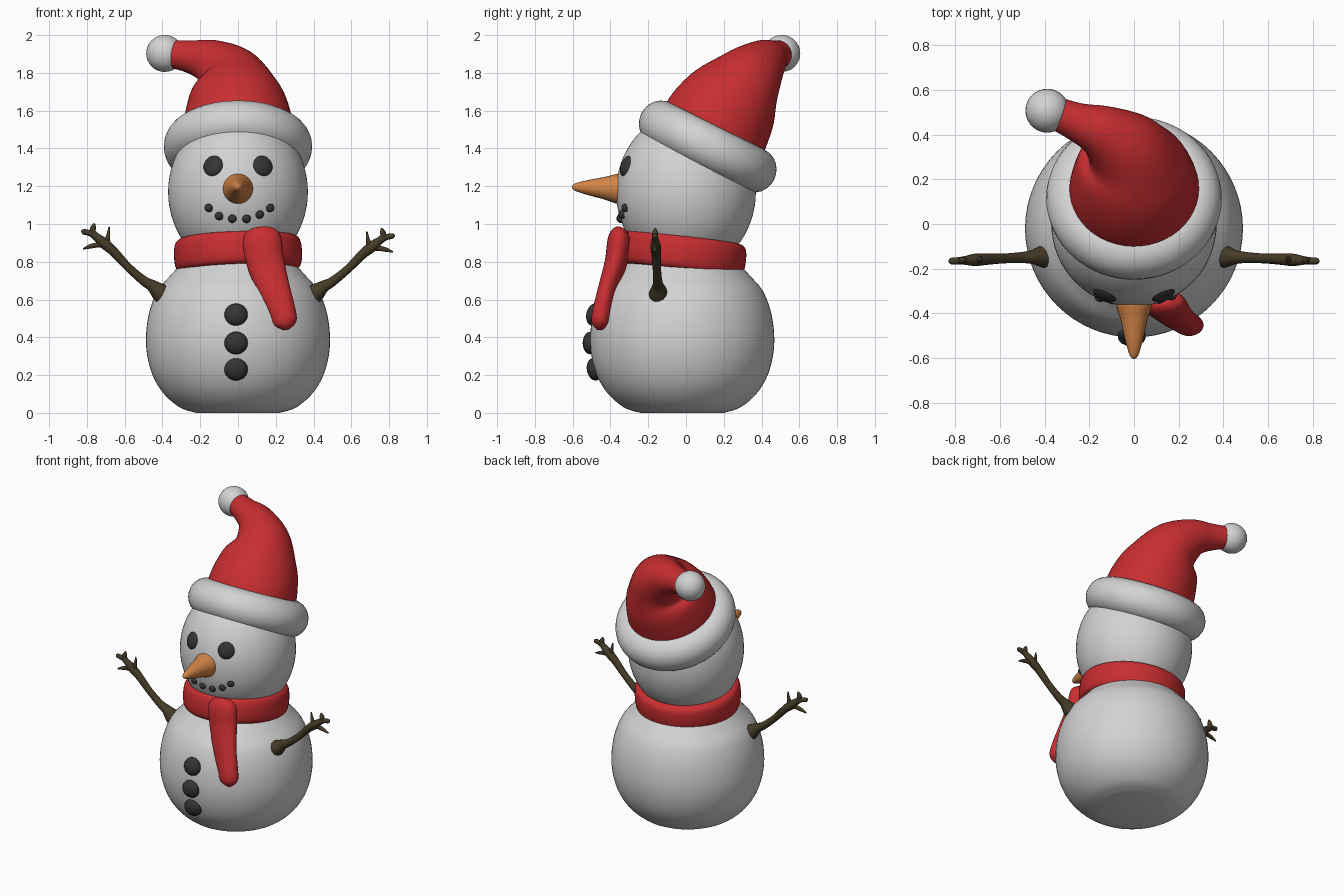
import bpy, bmesh, math
from mathutils import Vector, Matrix

if "Cube" in bpy.data.objects:
    bpy.data.objects.remove(bpy.data.objects["Cube"])


def material(name, r, g, b):
    m = bpy.data.materials.new(name)
    m.diffuse_color = (r, g, b, 1)
    m.use_nodes = True
    m.node_tree.nodes["Principled BSDF"].inputs["Base Color"].default_value = m.diffuse_color
    return m


SNOW = material("snow_white", 0.65, 0.65, 0.65)
RED = material("wool_red", 0.58, 0.027, 0.03)
COAL = material("coal_black", 0.035, 0.035, 0.035)
CARROT = material("carrot_orange", 0.65, 0.23, 0.06)
WOOD = material("bark_brown", 0.06, 0.043, 0.02)


def finish(name, bm, mat):
    bmesh.ops.recalc_face_normals(bm, faces=bm.faces)
    for f in bm.faces:
        f.smooth = True
    me = bpy.data.meshes.new(name)
    bm.to_mesh(me)
    bm.free()
    me.materials.append(mat)
    ob = bpy.data.objects.new(name, me)
    bpy.context.collection.objects.link(ob)
    return ob


def spline(points, steps):
    """Catmull-Rom interpolation of number tuples."""
    p = [points[0]] + list(points) + [points[-1]]
    out = []
    for i in range(1, len(p) - 2):
        for s in range(steps):
            t = s / steps
            out.append([0.5 * (2 * b + (c - a) * t + (2 * a - 5 * b + 4 * c - d) * t * t
                               + (3 * b - a - 3 * c + d) * t ** 3)
                        for a, b, c, d in zip(p[i - 1], p[i], p[i + 1], p[i + 2])])
    return out + [list(points[-1])]


def skin(bm, rings, closed=False):
    n = len(rings[0])
    pairs = list(zip(rings, rings[1:])) + ([(rings[-1], rings[0])] if closed else [])
    for a, b in pairs:
        for i in range(n):
            j = (i + 1) % n
            bm.faces.new((a[i], a[j], b[j], b[i]))
    if not closed:
        bm.faces.new(rings[0])
        bm.faces.new(rings[-1])


def sweep(name, points, mat, ref, segs=24, steps=6):
    """Tube along (x, y, z, side radius, other radius) points."""
    pts = spline(points, steps)
    bm = bmesh.new()
    rings = []
    for i, p in enumerate(pts):
        c = Vector(p[:3])
        t = (Vector(pts[min(i + 1, len(pts) - 1)][:3]) - Vector(pts[max(i - 1, 0)][:3])).normalized()
        side = t.cross(Vector(ref)).normalized()
        up = side.cross(t)
        rings.append([bm.verts.new(c + side * math.cos(a) * p[3] + up * math.sin(a) * p[4])
                      for a in (2 * math.pi * k / segs for k in range(segs))])
    skin(bm, rings)
    return finish(name, bm, mat)


def lathe(name, profile, mat, loc, rot=(0, 0, 0), closed=False, segs=64):
    bm = bmesh.new()
    rings = [[bm.verts.new((r * math.cos(a), r * math.sin(a), z))
              for a in (2 * math.pi * k / segs for k in range(segs))] for r, z in profile]
    skin(bm, rings, closed)
    ob = finish(name, bm, mat)
    ob.location, ob.rotation_euler = loc, rot
    return ob


def ball(name, loc, size, mat, normal=(0, 0, 1), segs=24):
    """Ellipsoid whose local z points along normal."""
    bm = bmesh.new()
    bmesh.ops.create_uvsphere(bm, u_segments=segs, v_segments=segs // 2, radius=1)
    q = Vector(normal).to_track_quat('Z', 'Y').to_matrix().to_4x4()
    bm.transform(Matrix.Translation(loc) @ q @ Matrix.Diagonal((*size, 1)))
    return finish(name, bm, mat)


# Body and head
body = [(0.22, 0), (0.31, 0.03), (0.40, 0.11), (0.46, 0.22), (0.487, 0.36), (0.475, 0.51),
        (0.43, 0.64), (0.36, 0.725), (0.30, 0.79), (0.24, 0.86)]
lathe("body", spline(body, 5), SNOW, (0, -0.02, 0))
ball("head", (0, 0, 1.17), (0.37, 0.37, 0.42), SNOW, segs=64)

# Scarf: collar ring and hanging tail
collar = spline([(0.25, -0.08), (0.31, -0.085), (0.335, -0.05), (0.338, 0.03),
                 (0.325, 0.075), (0.29, 0.09), (0.25, 0.08)], 4)
lathe("scarf_collar", collar, RED, (0, -0.02, 0.84),
      (math.radians(-7), math.radians(-2), 0), closed=True)
sweep("scarf_tail", [(0.12, -0.33, 0.97, 0.06, 0.03), (0.125, -0.35, 0.93, 0.10, 0.06),
                     (0.145, -0.37, 0.80, 0.10, 0.06), (0.19, -0.415, 0.66, 0.085, 0.05),
                     (0.235, -0.445, 0.54, 0.07, 0.05), (0.25, -0.455, 0.475, 0.06, 0.045),
                     (0.255, -0.457, 0.44, 0.015, 0.015)], RED, (0, 1, 0))

# Hat: tilted brim roll, drooping cone, pompom
tilt = math.radians(-26.6)
roll = [(0.278 + 0.115 * math.cos(a), 0.12 * math.sin(a))
        for a in (2 * math.pi * k / 24 for k in range(24))]
lathe("hat_brim", roll, SNOW, (0, 0.115, 1.41), (tilt, 0, 0), closed=True)
hat = [(0, 0.11, 1.41, 0.28), (0, 0.16, 1.52, 0.29), (-0.015, 0.25, 1.66, 0.255),
       (-0.045, 0.335, 1.775, 0.185), (-0.14, 0.41, 1.855, 0.125),
       (-0.25, 0.455, 1.885, 0.088), (-0.36, 0.50, 1.90, 0.072)]
sweep("hat_cone", [(x, y, z, r, r) for x, y, z, r in hat], RED, (0, 1, 0), 48)
ball("hat_pompom", (-0.388, 0.507, 1.903), (0.098,) * 3, SNOW, segs=32)

# Face: nose, eyes, mouth
sweep("carrot_nose", [(0, y, z, r, r) for y, z, r in
                      [(-0.33, 1.185, 0.08), (-0.37, 1.187, 0.078), (-0.43, 1.19, 0.06),
                       (-0.51, 1.193, 0.042), (-0.575, 1.195, 0.024), (-0.597, 1.195, 0.013),
                       (-0.604, 1.195, 0.003)]], CARROT, (0, 0, 1))
for side, label in ((-1, "left"), (1, "right")):
    ball("eye_" + label, (side * 0.128, -0.31, 1.307), (0.057, 0.06, 0.032), COAL,
         (side * 0.35, -0.85, 0.38))
for i, (x, z) in enumerate([(-0.155, 1.085), (-0.10, 1.042), (-0.03, 1.028),
                            (0.045, 1.027), (0.115, 1.05), (0.17, 1.085)]):
    r = 0.37 * math.sqrt(1 - ((z - 1.17) / 0.42) ** 2)
    y = -math.sqrt(r * r - x * x)
    ball(f"mouth_coal_{i}", (x, y - 0.003, z), (0.023, 0.023, 0.018), COAL, (x, y, -0.08), 12)

# Coal buttons
for i, (y, z, nz) in enumerate([(-0.488, 0.52, 0.2), (-0.507, 0.37, 0), (-0.485, 0.23, -0.2)]):
    ball(f"button_{i}", (-0.01, y, z), (0.062, 0.06, 0.04), COAL, (0, -1, nz))

# Stick arms with twig fingers, as (x, z, radius)
TWIGS = {
    "branch": [(0.36, 0.60, 0.055), (0.41, 0.635, 0.05), (0.455, 0.67, 0.032), (0.50, 0.695, 0.025),
               (0.58, 0.76, 0.022), (0.66, 0.84, 0.025), (0.71, 0.88, 0.028),
               (0.755, 0.915, 0.02), (0.785, 0.93, 0.016), (0.82, 0.937, 0.014), (0.83, 0.937, 0.004)],
    "thumb": [(0.70, 0.87, 0.022), (0.688, 0.915, 0.011), (0.682, 0.96, 0.004)],
    "middle_twig": [(0.73, 0.895, 0.018), (0.768, 0.935, 0.016), (0.765, 0.96, 0.014), (0.76, 0.978, 0.004)],
    "lower_twig": [(0.69, 0.875, 0.022), (0.74, 0.872, 0.014), (0.78, 0.865, 0.012), (0.82, 0.852, 0.004)],
}
for side, label, stretch in ((-1, "left", 1.07), (1, "right", 1.0)):
    for part, pts in TWIGS.items():
        sweep(f"arm_{label}_{part}",
              [(side * x, -0.145 - 0.05 * (x - 0.4), 0.62 + (z - 0.62) * stretch, r, r)
               for x, z, r in pts], WOOD, (0, 1, 0), 12, 4)
